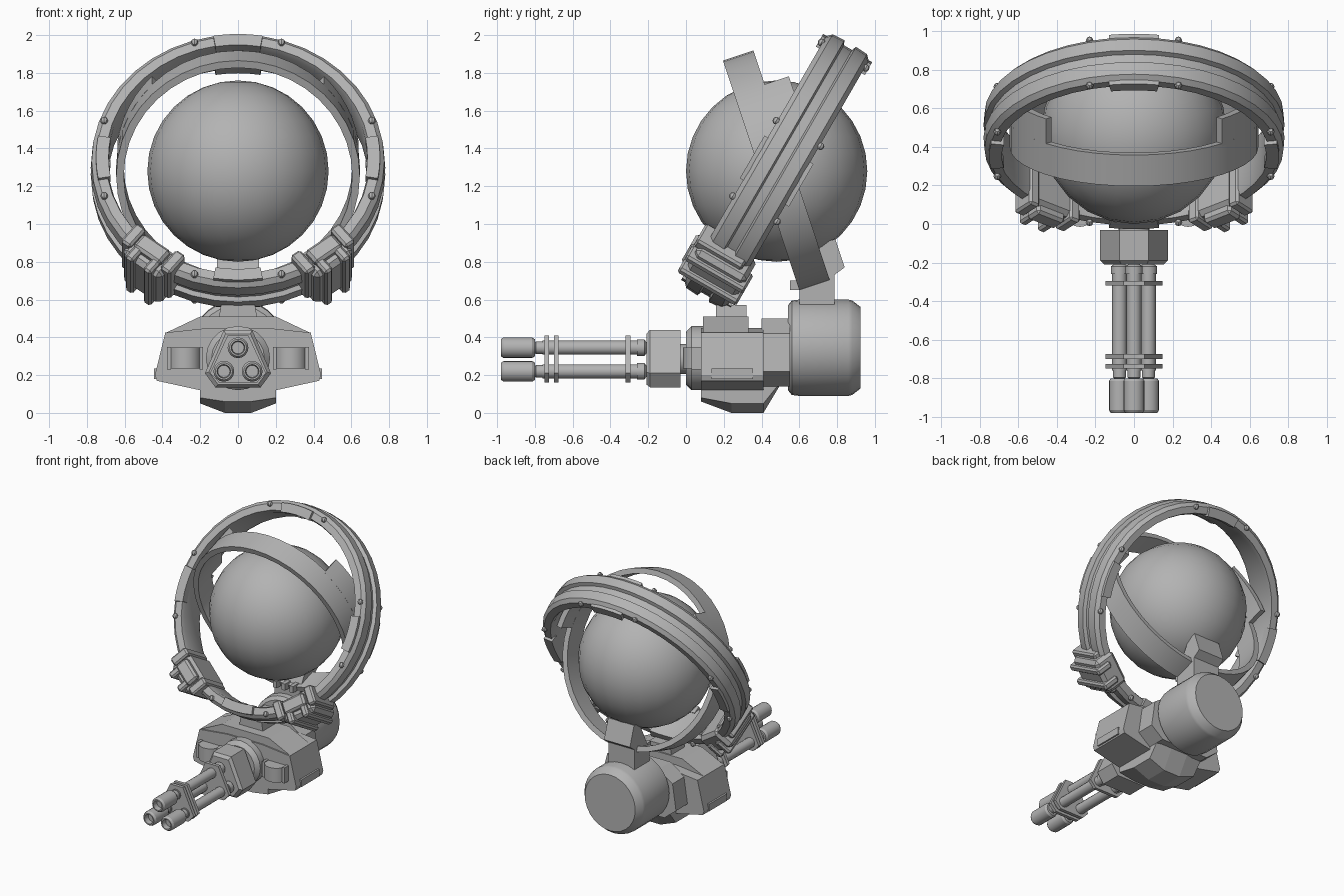
import bpy, bmesh, math
from mathutils import Matrix, Vector

if "Cube" in bpy.data.objects:
    bpy.data.objects.remove(bpy.data.objects["Cube"])

grey = bpy.data.materials.new("grey_metal")
grey.diffuse_color = (0.45, 0.45, 0.45, 1)
grey.use_nodes = True
grey.node_tree.nodes["Principled BSDF"].inputs["Base Color"].default_value = grey.diffuse_color

CENTRE = Matrix.Translation((0, 0.48, 1.28))
OUTER = CENTRE @ Matrix.Rotation(math.radians(-30), 4, 'X')   # big ring frame, axis = local y
INNER = CENTRE @ Matrix.Rotation(math.radians(18.4), 4, 'X')  # small ring frame
WORLD = Matrix.Identity(4)


def finish(name, bm, mat=WORLD, smooth=True):
    bmesh.ops.transform(bm, matrix=mat, verts=bm.verts)
    bmesh.ops.recalc_face_normals(bm, faces=bm.faces)
    me = bpy.data.meshes.new(name)
    bm.to_mesh(me)
    bm.free()
    me.materials.append(grey)
    ob = bpy.data.objects.new(name, me)
    bpy.context.collection.objects.link(ob)
    if smooth:
        bpy.ops.object.select_all(action='DESELECT')
        bpy.context.view_layer.objects.active = ob
        ob.select_set(True)
        bpy.ops.object.shade_smooth_by_angle(angle=math.radians(30))
    return ob


def skin(name, loops, closed, mat=WORLD, smooth=True):
    """Join equal-length vertex loops; cap the ends unless closed."""
    bm = bmesh.new()
    rows = [[bm.verts.new(p) for p in lp] for lp in loops]
    n = len(rows[0])
    for i in range(len(rows) if closed else len(rows) - 1):
        a, b = rows[i], rows[(i + 1) % len(rows)]
        for j in range(n):
            bm.faces.new((a[j], a[(j + 1) % n], b[(j + 1) % n], b[j]))
    if not closed:
        bm.faces.new(rows[0])
        bm.faces.new(rows[-1])
    return finish(name, bm, mat, smooth)


def lathe(name, prof, x=0, z=0, segs=24, mat=WORLD):
    """Solid of revolution about a line along y; prof = (y, radius)."""
    return skin(name, [[(x + r * math.cos(math.tau * k / segs), y, z + r * math.sin(math.tau * k / segs))
                        for k in range(segs)] for y, r in prof], False, mat)


def arc(name, prof, t0, t1, segs, mat):
    """Sweep a (y, radius) section round the y axis; angles from the top, in degrees."""
    full = t1 - t0 >= 360
    loops = []
    for k in range(segs if full else segs + 1):
        t = math.radians(t0 + (t1 - t0) * k / segs)
        loops.append([(r * math.sin(t), y, r * math.cos(t)) for y, r in prof])
    return skin(name, loops, full, mat)


def rect(y0, y1, r0, r1):
    return [(y0, r0), (y0, r1), (y1, r1), (y1, r0)]


def prism(name, pts, y0, y1, mat=WORLD, bevel=0.0):
    """Right half outline (x, z) from top to bottom, mirrored, extruded along y."""
    pts = pts + [(-x, z) for x, z in reversed(pts) if x > 0]
    cz = sum(p[1] for p in pts) / len(pts)
    s = 1 - bevel
    cap = [(x * s, cz + (z - cz) * s) for x, z in pts]
    rows = [(y0, pts), (y1, pts)]
    if bevel:
        rows = [(y0 - 0.02, cap)] + rows
    return skin(name, [[(x, y, z) for x, z in p] for y, p in rows], False, mat, False)


def side_prism(name, pts, x0, x1):
    return skin(name, [[(x, y, z) for y, z in pts] for x in (x0, x1)], False, WORLD, False)


def box(name, lo, hi, mat=WORLD, bevel=0.0):
    bm = bmesh.new()
    bmesh.ops.create_cube(bm, size=1)
    for v in bm.verts:
        v.co = Vector([lo[i] if v.co[i] < 0 else hi[i] for i in range(3)])
    if bevel:
        bmesh.ops.bevel(bm, geom=bm.edges[:], offset=bevel, segments=1, affect='EDGES')
    return finish(name, bm, mat, False)


# central globe
bm = bmesh.new()
bmesh.ops.create_uvsphere(bm, u_segments=24, v_segments=16, radius=0.48)
finish("globe", bm, CENTRE)

# outer ring with two ridges and a groove
half = [(0.025, 0.755), (0.035, 0.78), (0.105, 0.775), (0.13, 0.75), (0.13, 0.70), (0.10, 0.69)]
arc("outer_ring", [(-y, r) for y, r in reversed(half)] + half, 0, 360, 40, OUTER)
for s in (-1, 1):
    y0, y1 = sorted((s * 0.09, s * 0.15))
    for q in range(4):
        arc("rim_plate", rect(y0, y1, 0.685, 0.752), q * 90 - 10, q * 90 + 10, 4, OUTER)
        for d in (-18, 18):
            t = math.radians(q * 90 + d)
            bm = bmesh.new()
            bmesh.ops.create_uvsphere(bm, u_segments=8, v_segments=6, radius=0.02)
            finish("rim_stud", bm, OUTER @ Matrix.Translation((0.745 * math.sin(t), s * 0.135, 0.745 * math.cos(t))))

# inner ring, wider on the upper sides
arc("inner_ring", rect(-0.085, 0.085, 0.605, 0.645), 0, 360, 40, INNER)
for s in (-1, 1):
    a, b = sorted((s * 45, s * 82))
    arc("inner_ring_flare", rect(0.07, 0.22, 0.605, 0.645), a, b, 6, INNER)

# clamps on the lower outer ring
for s in (-1, 1):
    m = OUTER @ Matrix.Rotation(math.radians(s * 142), 4, 'Y')
    box("clamp_body", (-0.13, -0.16, 0.67), (0.13, 0.15, 0.84), m, 0.025)
    for e in (-1, 1):
        a, b = sorted((e * 0.10, e * 0.165))
        box("clamp_band", (a, -0.185, 0.66), (b, 0.10, 0.80), m, 0.012)
        a, b = sorted((e * 0.035, e * 0.085))
        box("clamp_strap", (a, -0.19, 0.74), (b, 0.17, 0.865), m, 0.012)
    box("clamp_plate", (-0.09, -0.2, 0.69), (0.09, -0.14, 0.79), m, 0.015)

# rear drum and the bracket that carries the inner ring
lathe("rear_drum", [(0.54, 0.225), (0.56, 0.25), (0.60, 0.255), (0.86, 0.255), (0.88, 0.25), (0.925, 0.215)], 0, 0.345, 28)
side_prism("ring_bracket", [(0.60, 0.5), (0.60, 0.66), (0.66, 0.78), (0.72, 0.90), (0.79, 0.92),
                            (0.84, 0.77), (0.785, 0.73), (0.785, 0.5)], -0.11, 0.11)
for x in (-0.07, 0, 0.07):
    box("bracket_rib", (x - 0.015, 0.55, 0.65), (x + 0.015, 0.62, 0.70))

# main body, spine, keel
prism("body_wings", [(0.15, 0.45), (0.385, 0.425), (0.44, 0.2), (0.43, 0.17), (0.2, 0.12)], 0.08, 0.41)
prism("body_top", [(0.10, 0.51), (0.20, 0.51), (0.38, 0.425), (0.3, 0.3)], 0.09, 0.33)
prism("body_rear", [(0.15, 0.5), (0.27, 0.42), (0.3, 0.22), (0.2, 0.14)], 0.40, 0.55)
prism("top_saddle", [(0.09, 0.57), (0.11, 0.45)], 0.16, 0.32)
ky = [(0.08, 0.16, 0.10), (0.08, 0.08, 0.06), (0.24, 0.05, 0.0), (0.41, 0.05, 0.0), (0.53, 0.2, 0.2)]
skin("keel", [[(-0.2, y, 0.25), (-0.2, y, a), (-0.07, y, b), (0.07, y, b), (0.2, y, a), (0.2, y, 0.25)]
              for y, a, b in ky[1:]], False, WORLD, False)
for s in (-1, 1):
    a, b = sorted((s * 0.40, s * 0.445))
    box("side_panel", (a, 0.135, 0.18), (b, 0.355, 0.235))
    # upright rollers on the wing fronts
    m = Matrix.Translation((s * 0.28, 0.07, 0.29)) @ Matrix.Rotation(math.pi / 2, 4, 'X')
    lathe("wing_roller", [(-0.055, 0.085), (0.055, 0.085)], 0, 0, 20, m)
    for e in (-1, 1):
        x = s * 0.28 + e * 0.085
        box("roller_cheek", (x - 0.01, 0.03, 0.23), (x + 0.01, 0.1, 0.35))

# front collar and neck
lathe("front_collar", [(0.0, 0.14), (0.03, 0.17), (0.10, 0.17)], 0, 0.29, 20)
lathe("neck", [(-0.05, 0.08), (0.02, 0.08)], 0, 0.285, 16)

# rotary barrel group
tri = [(0.075, 0.44), (0.175, 0.21), (0.12, 0.135)]
prism("barrel_housing", tri, -0.19, -0.03, WORLD, 0.12)
plate = [(0.055, 0.41), (0.148, 0.21), (0.10, 0.16)]
for y in (-0.75, -0.70, -0.32):
    prism("barrel_plate", plate, y, y + 0.025)
for x, z in ((0, 0.345), (0.075, 0.22), (-0.075, 0.22)):
    lathe("barrel", [(-0.80, 0.028), (-0.795, 0.034), (-0.76, 0.034), (-0.76, 0.038), (-0.26, 0.038),
                     (-0.26, 0.045), (-0.22, 0.045), (-0.21, 0.03), (-0.18, 0.03)], x, z, 14)
    lathe("muzzle", [(-0.94, 0.032), (-0.98, 0.036), (-0.98, 0.045), (-0.965, 0.055),
                     (-0.815, 0.055), (-0.80, 0.045)], x, z, 16)
